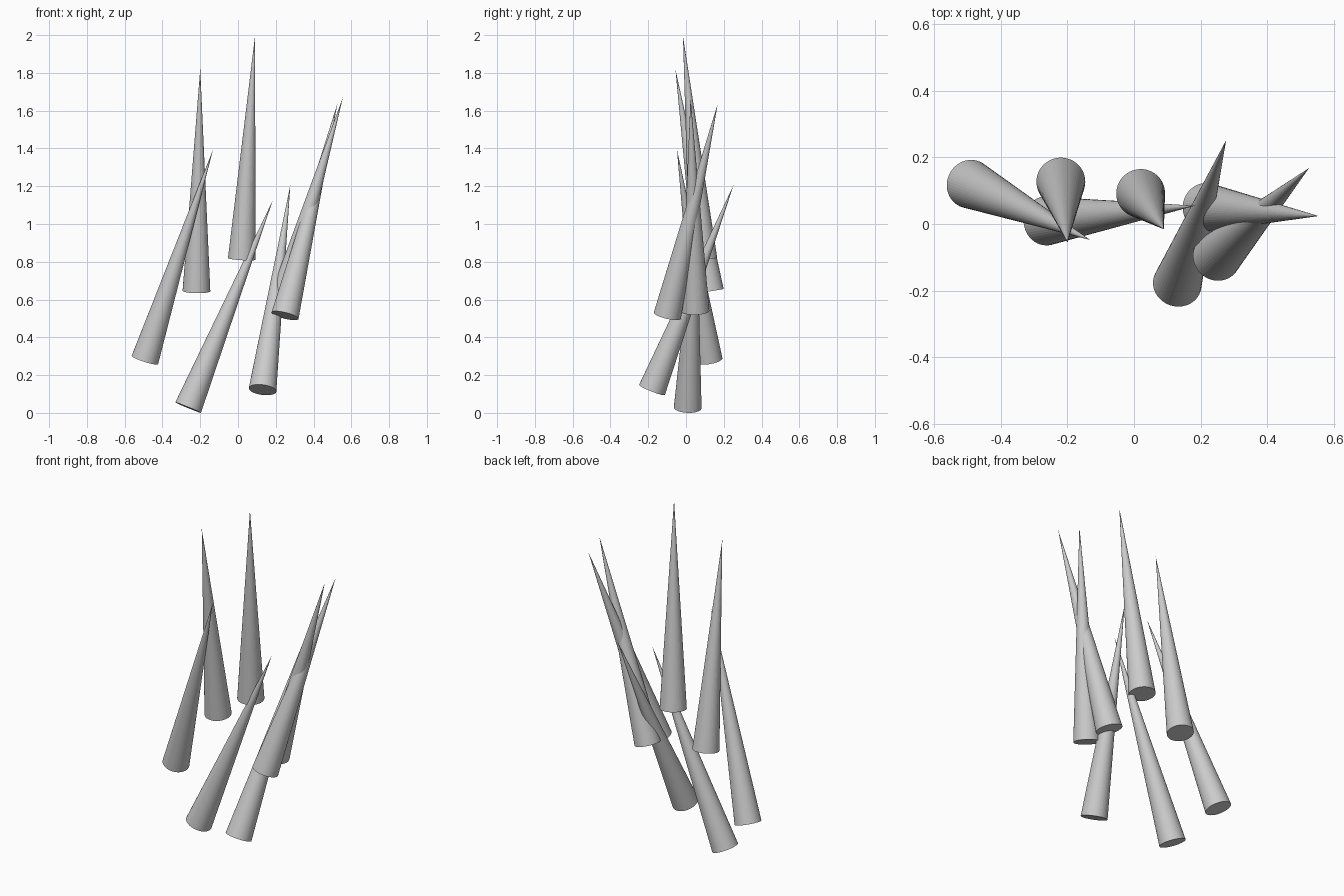
import bpy
from mathutils import Vector

cube = bpy.data.objects.get("Cube")
if cube:
    bpy.data.objects.remove(cube, do_unlink=True)

# One plain grey for every spike
GREY = (0.6, 0.6, 0.6, 1.0)
grey = bpy.data.materials.new("light_grey")
grey.use_nodes = True
grey.diffuse_color = GREY
grey.node_tree.nodes["Principled BSDF"].inputs["Base Color"].default_value = GREY

RADIUS = 0.0735


def spike(name, base, tip):
    """Closed cone from the centre of its base to its tip."""
    base, tip = Vector(base), Vector(tip)
    axis = tip - base
    bpy.ops.mesh.primitive_cone_add(
        vertices=48, radius1=RADIUS, radius2=0, depth=axis.length,
        end_fill_type='NGON', location=(base + tip) / 2,
        rotation=axis.to_track_quat('Z', 'Y').to_euler())
    obj = bpy.context.object
    obj.name = name
    obj.data.materials.append(grey)


# Base centre and tip of each spike
SPIKES = {
    "spike_back_right": ((-0.22, 0.127, 0.645), (-0.20, -0.056, 1.82)),
    "spike_top": ((0.02, 0.092, 0.815), (0.09, -0.016, 1.995)),
    "spike_far_right": ((-0.493, 0.12, 0.28), (-0.132, -0.048, 1.395)),
    "spike_bottom": ((-0.264, 0.009, 0.028), (0.184, 0.055, 1.125)),
    "spike_low_left": ((0.13, -0.18, 0.122), (0.277, 0.252, 1.207)),
    "spike_front_left": ((0.249, -0.099, 0.515), (0.526, 0.168, 1.637)),
    "spike_far_left": ((0.217, 0.05, 0.54), (0.555, 0.024, 1.67)),
}
for name, (base, tip) in SPIKES.items():
    spike(name, base, tip)
